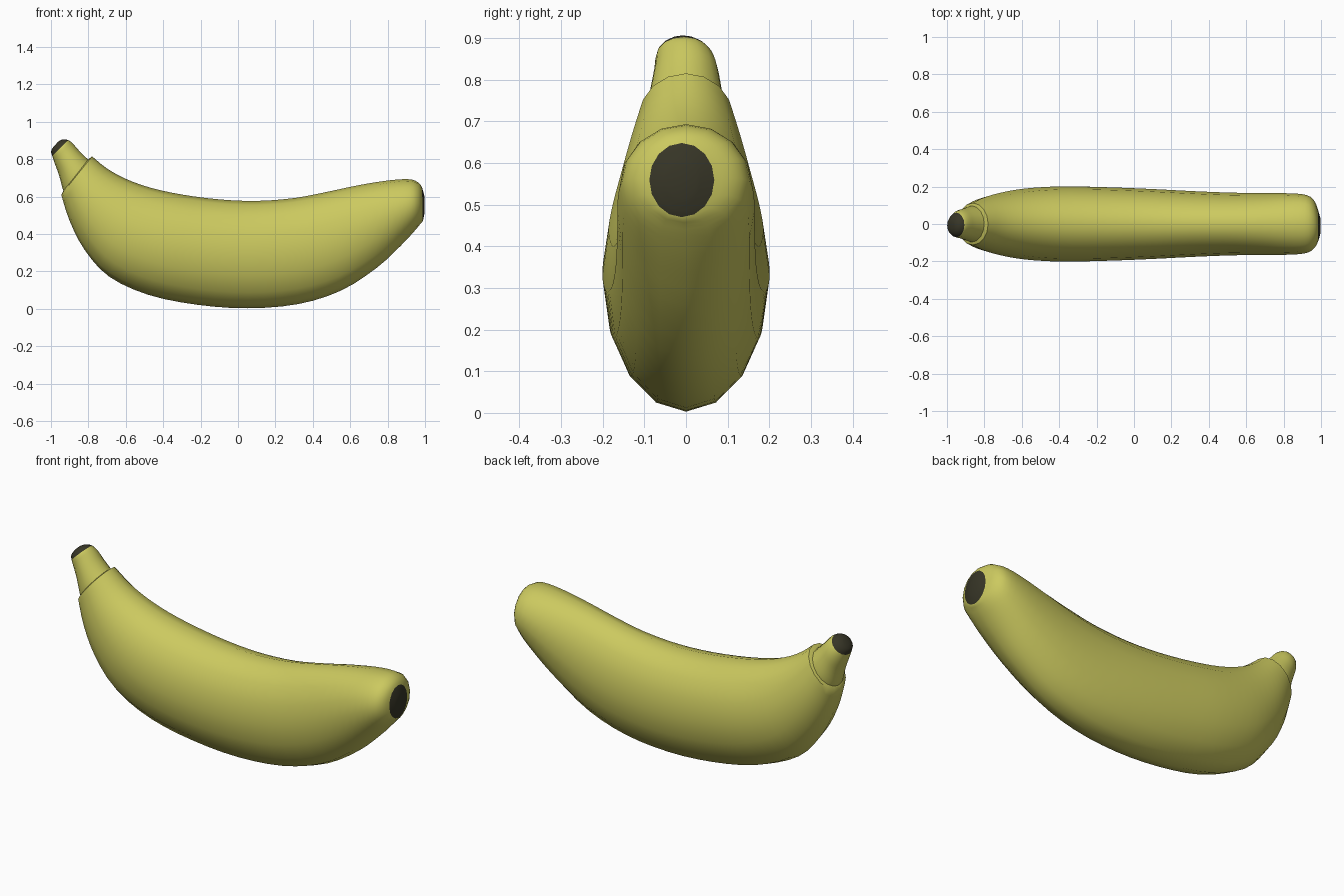
import bpy, bmesh, math
from mathutils import Vector

if "Cube" in bpy.data.objects:
    bpy.data.objects.remove(bpy.data.objects["Cube"])

SIDES = 16


def material(name, rgb):
    m = bpy.data.materials.new(name)
    m.diffuse_color = (*rgb, 1)
    m.use_nodes = True
    m.node_tree.nodes["Principled BSDF"].inputs["Base Color"].default_value = m.diffuse_color
    return m


YELLOW = material("peel yellow", (0.60, 0.585, 0.115))
DARK = material("dark tip", (0.038, 0.036, 0.02))


def catmull(a, b, c, d, t):
    return [0.5 * (2 * q + (r - p) * t + (2 * p - 5 * q + 4 * r - s) * t * t
                   + (3 * q - p - 3 * r + s) * t ** 3) for p, q, r, s in zip(a, b, c, d)]


def loft(name, keys, steps, dark_from, start=None):
    """Oval sections (top x, top z, bottom x, bottom z, half width, y shift)
    blended smoothly; faces past key dark_from take the dark colour."""
    n = len(keys)
    secs = []
    for i in range(n - 1):
        quad = [keys[max(0, min(n - 1, j))] for j in range(i - 1, i + 3)]
        secs += [(catmull(*quad, k / steps), i + k / steps) for k in range(steps)]
    secs.append((keys[-1], n - 1))
    if start:
        secs.insert(0, (start, -1))
    bm = bmesh.new()
    rings = []
    for (tx, tz, bx, bz, w, ys), _ in secs:
        mid = Vector(((tx + bx) / 2, ys, (tz + bz) / 2))
        up = Vector(((tx - bx) / 2, 0, (tz - bz) / 2))
        rings.append([bm.verts.new(mid + up * math.cos(a) + Vector((0, w * math.sin(a), 0)))
                      for a in (2 * math.pi * s / SIDES for s in range(SIDES))])
    for r in range(len(rings) - 1):
        for s in range(SIDES):
            t = (s + 1) % SIDES
            f = bm.faces.new((rings[r][s], rings[r][t], rings[r + 1][t], rings[r + 1][s]))
            f.material_index = int(secs[r][1] >= dark_from)
    bm.faces.new(rings[0])
    bm.faces.new(rings[-1]).material_index = 1
    bmesh.ops.recalc_face_normals(bm, faces=bm.faces)
    me = bpy.data.meshes.new(name)
    bm.to_mesh(me)
    bm.free()
    me.materials.append(YELLOW)
    me.materials.append(DARK)
    ob = bpy.data.objects.new(name, me)
    bpy.context.collection.objects.link(ob)
    bpy.ops.object.select_all(action='DESELECT')
    ob.select_set(True)
    bpy.context.view_layer.objects.active = ob
    bpy.ops.object.shade_smooth_by_angle(angle=math.radians(50))
    return ob


# Curved fruit body, from the collar lip to the dark blossom end
body = [
    (-0.780, 0.815, -0.945, 0.610, 0.112, 0),
    (-0.700, 0.750, -0.900, 0.470, 0.142, 0),
    (-0.600, 0.695, -0.820, 0.315, 0.168, 0),
    (-0.470, 0.648, -0.690, 0.173, 0.190, 0),
    (-0.300, 0.611, -0.480, 0.075, 0.201, 0),
    (-0.100, 0.585, -0.220, 0.022, 0.197, 0),
    (0.100, 0.577, 0.050, 0.003, 0.188, 0),
    (0.300, 0.592, 0.320, 0.025, 0.176, 0),
    (0.470, 0.624, 0.550, 0.097, 0.168, 0),
    (0.640, 0.660, 0.740, 0.218, 0.165, 0),
    (0.800, 0.686, 0.870, 0.337, 0.164, 0),
    (0.910, 0.693, 0.940, 0.412, 0.154, 0),
    (0.960, 0.678, 0.972, 0.450, 0.124, -0.003),
    (0.984, 0.648, 0.988, 0.470, 0.078, -0.010),
    (0.998, 0.595, 0.998, 0.515, 0.035, -0.010),
]
loft("banana_body", body, 3, 13, start=(-0.800, 0.800, -0.932, 0.635, 0.092, 0))

# Short tapering stem with a dark rounded tip
stem = [
    (-0.790, 0.790, -0.930, 0.620, 0.098, 0),
    (-0.812, 0.808, -0.940, 0.650, 0.095, 0),
    (-0.850, 0.846, -0.957, 0.715, 0.085, 0),
    (-0.882, 0.882, -0.978, 0.772, 0.076, 0),
    (-0.907, 0.902, -0.993, 0.817, 0.066, -0.005),
    (-0.936, 0.906, -0.999, 0.842, 0.045, -0.008),
    (-0.960, 0.895, -0.988, 0.865, 0.020, -0.008),
]
loft("banana_stem", stem, 3, 4)
